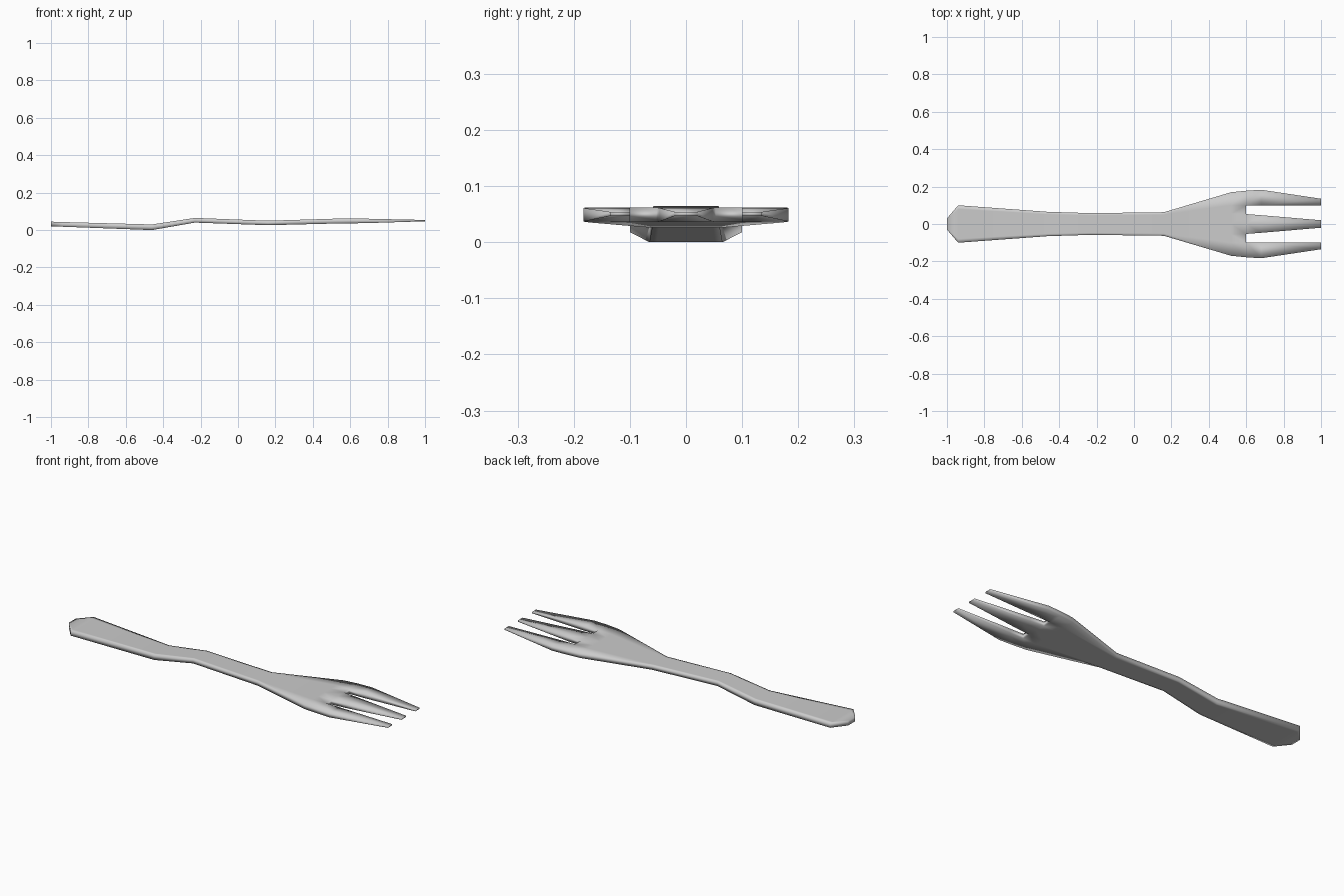
import bpy
import bmesh

cube = bpy.data.objects.get("Cube")
if cube:
    bpy.data.objects.remove(cube, do_unlink=True)

# Plain grey metal
metal = bpy.data.materials.new("grey_metal")
metal.use_nodes = True
grey = (0.6, 0.6, 0.6, 1)
metal.diffuse_color = grey
metal.node_tree.nodes["Principled BSDF"].inputs["Base Color"].default_value = grey

# Handle stations: x, half width, top z, bottom z
HANDLE = [
    (-1.0, 0.03, 0.045, 0.02),
    (-0.94, 0.10, 0.043, 0.018),
    (-0.46, 0.065, 0.03, 0.0),
    (-0.23, 0.058, 0.065, 0.04),
    (0.16, 0.063, 0.05, 0.026),
]
# Head stations: x, centre tine edge, outer tine inner edge, outer edge, top z, bottom z
HEAD = [
    (0.52, 0.055, 0.10, 0.17, 0.061, 0.035),
    (0.60, 0.053, 0.10, 0.178, 0.062, 0.036),
    (0.68, 0.047, 0.10, 0.183, 0.061, 0.037),
    (1.0, 0.02, 0.10, 0.135, 0.054, 0.047),
]
rows = [(x, (0, 0.45 * w, 0.8 * w, w), t, b) for x, w, t, b in HANDLE]
rows += [(x, (0, a, i, o), t, b) for x, a, i, o, t, b in HEAD]
SLOT_START = 0.6

# Half of the fork: top and bottom sheets
bm = bmesh.new()
top = [[bm.verts.new((x, y, t)) for y in ys] for x, ys, t, b in rows]
low = [[bm.verts.new((x, y, b)) for y in ys] for x, ys, t, b in rows]
below = {u: v for tr, lr in zip(top, low) for u, v in zip(tr, lr)}
for r in range(len(rows) - 1):
    for c in range(3):
        if c == 1 and rows[r][0] >= SLOT_START:
            continue  # open slot between the tines
        quad = (top[r][c], top[r + 1][c], top[r + 1][c + 1], top[r][c + 1])
        bm.faces.new(quad)
        bm.faces.new([below[v] for v in reversed(quad)])

# Side walls, slot walls and tips, leaving the centre plane open for the mirror
for e in [e for e in bm.edges if e.is_boundary and e.verts[0] in below]:
    u, v = e.verts
    if u.co.y > 0 or v.co.y > 0:
        bm.faces.new((u, v, below[v], below[u]))
bmesh.ops.recalc_face_normals(bm, faces=bm.faces)
if next(f for f in bm.faces if all(v in below for v in f.verts)).normal.z < 0:
    bmesh.ops.reverse_faces(bm, faces=bm.faces)
for f in bm.faces:
    f.smooth = True

mesh = bpy.data.meshes.new("fork")
bm.to_mesh(mesh)
bm.free()
mesh.materials.append(metal)
fork = bpy.data.objects.new("fork", mesh)
bpy.context.collection.objects.link(fork)

mirror = fork.modifiers.new("mirror", 'MIRROR')
mirror.use_axis = (False, True, False)
mirror.use_clip = True
